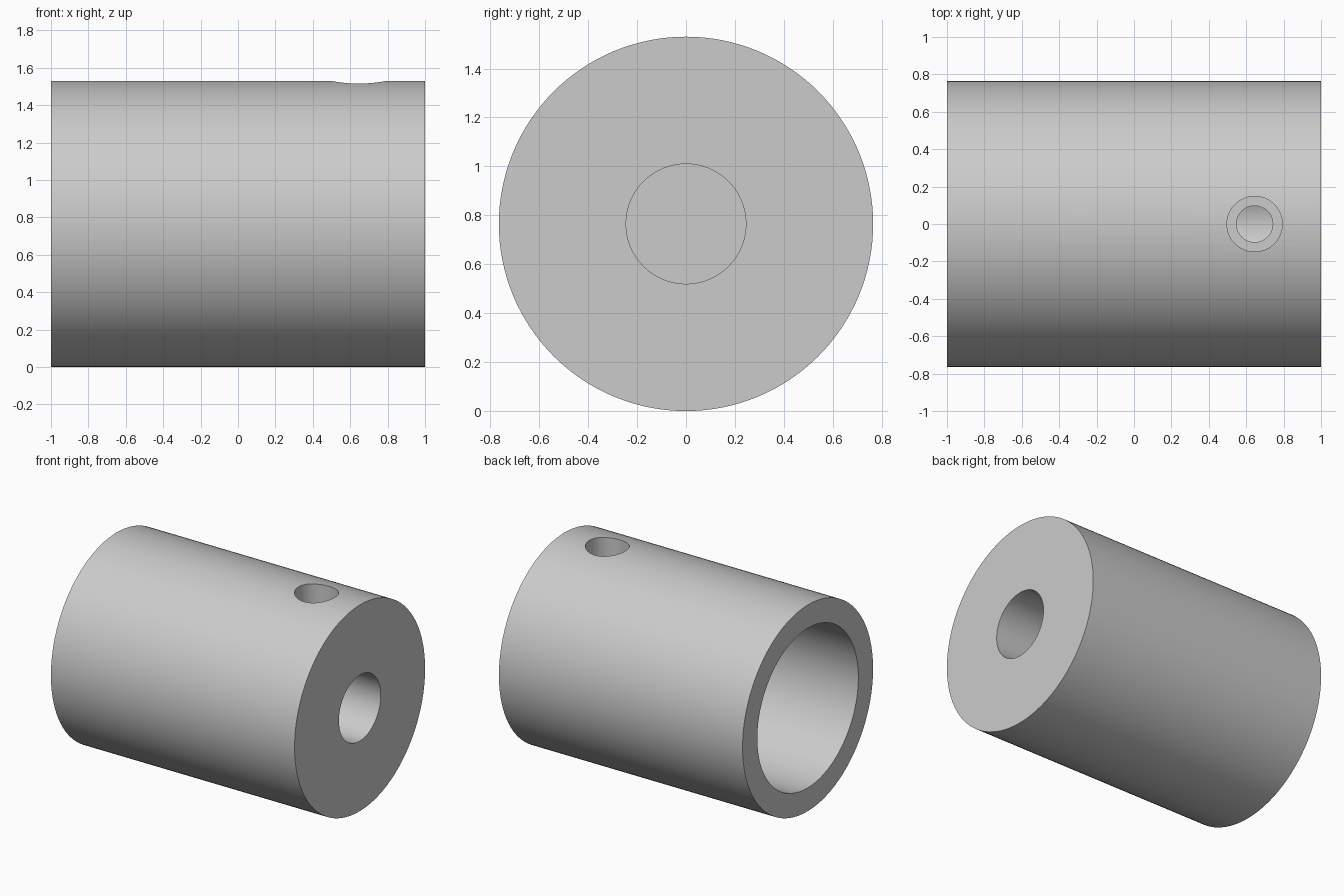
import bpy, bmesh
from math import radians, tau
from mathutils import Vector, Matrix

cube = bpy.data.objects.get("Cube")
if cube:
    bpy.data.objects.remove(cube, do_unlink=True)

SEGMENTS = 128
RADIUS, HALF = 0.765, 1.0
BORE, SOCKET = 0.245, 0.592          # shaft bore and wide socket radii
SCREW_X = 0.645

grey = bpy.data.materials.new("plain grey")
grey.use_nodes = True
colour = (0.6, 0.6, 0.6, 1)
grey.diffuse_color = colour
grey.node_tree.nodes["Principled BSDF"].inputs["Base Color"].default_value = colour


def turned(name, profile, matrix):
    """Spin a (radius, height) profile around z, then place it."""
    bm = bmesh.new()
    verts = [bm.verts.new((r, 0, h)) for r, h in profile]
    edges = [bm.edges.new(pair) for pair in zip(verts, verts[1:])]
    bmesh.ops.spin(bm, geom=verts + edges, cent=(0, 0, 0), axis=(0, 0, 1),
                   angle=tau, steps=SEGMENTS)
    bmesh.ops.remove_doubles(bm, verts=bm.verts, dist=1e-5)
    bmesh.ops.recalc_face_normals(bm, faces=bm.faces)
    bm.transform(matrix)
    mesh = bpy.data.meshes.new(name)
    bm.to_mesh(mesh)
    bm.free()
    mesh.materials.append(grey)
    obj = bpy.data.objects.new(name, mesh)
    bpy.context.collection.objects.link(obj)
    return obj


# Sleeve: wide blind socket at one end, narrow blind bore at the other
along_x = Matrix.Translation((0, 0, RADIUS)) @ Matrix.Rotation(radians(90), 4, "Y")
sleeve = turned("sleeve", [
    (0, 0.15), (SOCKET, 0.15), (SOCKET, -HALF), (RADIUS, -HALF),
    (RADIUS, HALF), (BORE, HALF), (BORE, 0.29), (0, 0.29)], along_x)

# Stepped screw hole from the top down into the narrow bore
cutter = turned("screw_hole_cutter", [
    (0, 0.8), (0.097, 0.8), (0.097, 1.27), (0.148, 1.27), (0.148, 1.7), (0, 1.7)],
    Matrix.Translation((SCREW_X, 0, 0)))
cutter.hide_render = True

bpy.ops.object.select_all(action="DESELECT")
sleeve.select_set(True)
bpy.context.view_layer.objects.active = sleeve
cut = sleeve.modifiers.new("screw hole", "BOOLEAN")
cut.operation = "DIFFERENCE"
cut.solver = "EXACT"
cut.object = cutter
bpy.ops.object.modifier_apply(modifier=cut.name)
bpy.data.objects.remove(cutter, do_unlink=True)
bpy.ops.object.shade_smooth_by_angle(angle=radians(30))
